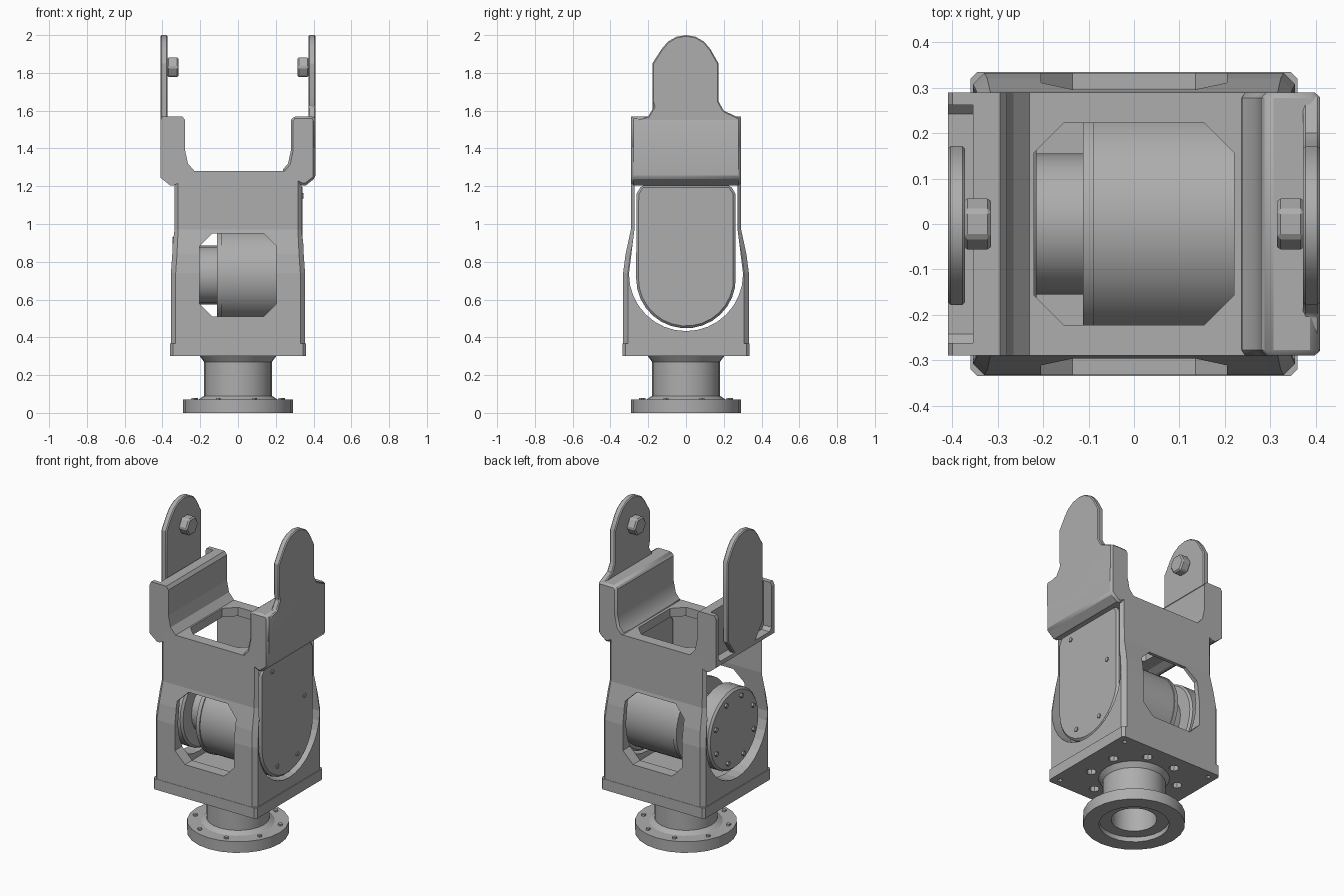
import bpy, bmesh
from math import sin, cos, pi, radians

cube = bpy.data.objects.get("Cube")
if cube:
    bpy.data.objects.remove(cube, do_unlink=True)

GREY = (0.42, 0.42, 0.42, 1)
metal = bpy.data.materials.new("grey metal")
metal.use_nodes = True
metal.diffuse_color = GREY
metal.node_tree.nodes["Principled BSDF"].inputs["Base Color"].default_value = GREY


def finish(name, bm, bevel=0):
    bmesh.ops.recalc_face_normals(bm, faces=bm.faces)
    mesh = bpy.data.meshes.new(name)
    bm.to_mesh(mesh)
    bm.free()
    mesh.materials.append(metal)
    ob = bpy.data.objects.new(name, mesh)
    bpy.context.collection.objects.link(ob)
    if bevel:
        mod = ob.modifiers.new("Edge", "BEVEL")
        mod.width = bevel
        mod.segments = 1
        mod.limit_method = "ANGLE"
        mod.angle_limit = radians(40)
    return ob


def loft(name, rings, bevel=0):
    """Skin a stack of equal-length rings and cap both ends."""
    bm = bmesh.new()
    rows = [[bm.verts.new(p) for p in r] for r in rings]
    n = len(rows[0])
    for a, b in zip(rows, rows[1:]):
        for i in range(n):
            j = (i + 1) % n
            bm.faces.new((a[i], a[j], b[j], b[i]))
    bm.faces.new(rows[0])
    bm.faces.new(rows[-1])
    return finish(name, bm, bevel)


def prism(name, pts, axis, a, b, bevel=0):
    """Extrude a flat outline from a to b along an axis."""
    place = {"x": lambda u, v, d: (d, u, v),
             "y": lambda u, v, d: (u, d, v),
             "z": lambda u, v, d: (u, v, d)}[axis]
    return loft(name, [[place(u, v, d) for u, v in pts] for d in (a, b)], bevel)


def arc(cu, cv, r, start, end, n):
    return [(cu + r * cos(radians(start + (end - start) * i / n)),
             cv + r * sin(radians(start + (end - start) * i / n))) for i in range(n + 1)]


def octagon(hu, hv, c, cv=0):
    return [(hu, cv - hv + c), (hu, cv + hv - c), (hu - c, cv + hv), (c - hu, cv + hv),
            (-hu, cv + hv - c), (-hu, cv - hv + c), (c - hu, cv - hv), (hu - c, cv - hv)]


def disc(name, axis, u, v, r, a, b, n=32, bevel=0):
    return prism(name, arc(u, v, r, 0, 360 - 360 / n, n - 1), axis, a, b, bevel)


def cut(ob, cutter):
    mod = ob.modifiers.new("Cut", "BOOLEAN")
    mod.operation = "DIFFERENCE"
    mod.solver = "EXACT"
    mod.object = cutter
    cutter.hide_render = True
    cutter.hide_set(True)
    cutter.display_type = "WIRE"


def smooth(*obs):
    bpy.ops.object.select_all(action="DESELECT")
    for ob in obs:
        ob.select_set(True)
        bpy.context.view_layer.objects.active = ob
    bpy.ops.object.shade_smooth_by_angle(angle=radians(30))


# Swivel foot: flange, neck and stepped bore
profile = [(.20, 0), (.29, 0), (.29, .07), (.21, .07), (.18, .09), (.18, .27),
           (.21, .31), (.13, .31), (.13, .03), (.20, .03)]
SEG = 24
bm = bmesh.new()
rows = [[bm.verts.new((r * cos(2 * pi * k / SEG), r * sin(2 * pi * k / SEG), z))
         for r, z in profile] for k in range(SEG)]
for k in range(SEG):
    a, b = rows[k], rows[(k + 1) % SEG]
    for i in range(len(profile)):
        j = (i + 1) % len(profile)
        bm.faces.new((a[i], a[j], b[j], b[i]))
foot = finish("swivel_foot", bm)

# Base plate with a ring of holes
base = prism("base_plate", octagon(.36, .335, .015), "z", .30, .367)
for k in range(8):
    t = radians(45 * k + 22.5)
    cut(base, disc("base_hole_cutter", "z", .255 * cos(t), .255 * sin(t), .03, .25, .345, 8))
for sx in (-1, 1):
    for sy in (-1, 1):
        cut(base, disc("corner_hole_cutter", "z", .31 * sx, .285 * sy, .015, .25, .34, 6))

# Hollow body, narrowing above the drive
levels = [(.367, .355, .333), (.74, .355, .333), (.84, .348, .32),
          (.97, .342, .292), (1.28, .342, .29)]
body = loft("body_frame", [[(x, y, z) for x, y in octagon(hx, hy, .025)]
                           for z, hx, hy in levels])
cut(body, prism("cavity_cutter", octagon(.27, .262, .02), "z", .40, 1.225))
cut(body, prism("window_cutter", octagon(.205, .22, .07, .73), "y", -.5, .5))
cut(body, prism("top_opening_cutter", octagon(.22, .222, .065), "z", 1.1, 1.5))
arch = [(.272, 1.225), (.272, .98)] + arc(0, .735, .302, 0, -180, 16) + [(-.272, .98), (-.272, 1.225)]
cut(body, prism("side_opening_cutter", arch, "x", -.5, .5))

# Left shoulder: solid stepped block
shoulder = [(.34, 1.205), (.36, 1.205), (.41, 1.245), (.41, 1.55), (.40, 1.57), (.295, 1.57),
            (.28, 1.55), (.28, 1.39), (.265, 1.32), (.23, 1.28), (.25, 1.25)]
left = prism("left_shoulder", shoulder, "y", -.29, .29, .012)

# Right shoulder: inner wall with end cheeks and an open outer pocket
mirrored = [(-x, z) for x, z in shoulder]
right = prism("right_shoulder", mirrored, "y", -.29, .29)
pocket = prism("pocket_cutter", octagon(.262, .2, .02, 1.47), "x", -.5, -.355)
cut(right, pocket)

# Ears that carry the next joint, with pins facing inward
top = arc(0, 1.85, .15, 30, 150, 6)
top = [(.172, 1.65), (.172, 1.85)] + [(y, z) for y, z in top] + [(-.178, 1.85), (-.178, 1.65)]
left_ear = prism("left_ear", [(.285, 1.40), (.285, 1.56), (.20, 1.60)] + top
                 + [(-.17, 1.62), (-.20, 1.57), (-.285, 1.55), (-.285, 1.40)], "x", .372, .41, .006)
right_ear = prism("right_ear", [(.10, 1.26), (.17, 1.36)] + top
                  + [(-.178, 1.36), (-.10, 1.26)], "x", -.41, -.372, .006)
for side, s in (("left", 1), ("right", -1)):
    disc(side + "_ear_pin", "x", 0, 1.83, .06, .315 * s, .375 * s, 6, .008)

# Drive along the width: motor drum, flange, hub and output disc
drum = disc("motor_drum", "x", 0, .73, .25, -.09, .28, 48)
rim = disc("motor_rim", "x", 0, .73, .256, -.112, -.088, 48)
hub = disc("drive_hub", "x", 0, .73, .155, -.24, -.10, 20)
output = disc("output_disc", "x", 0, .73, .25, -.335, -.215, 28, .012)

# Left cover, rounded at the bottom
outline = [(.262, .72), (.262, 1.16), (.235, 1.205), (-.235, 1.205), (-.262, 1.16)]
cover = prism("left_cover", outline + arc(0, .712, .264, 180, 350, 14), "x", .265, .342, .012)

# Small bolts on the output disc, foot flange and cover
for k in range(8):
    t = radians(45 * k + 20)
    disc("disc_bolt", "x", .2 * cos(t), .73 + .2 * sin(t), .015, -.347, -.33, 5)
    disc("flange_bolt", "z", .25 * cos(t), .25 * sin(t), .014, .065, .08, 5)
for y, z in ((-.1, .54), (.1, .54), (.17, .88), (-.15, 1.15)):
    disc("cover_bolt", "x", y, z, .015, .335, .348, 5)

smooth(foot, drum, rim, hub, output, cover, left, left_ear, right_ear)
